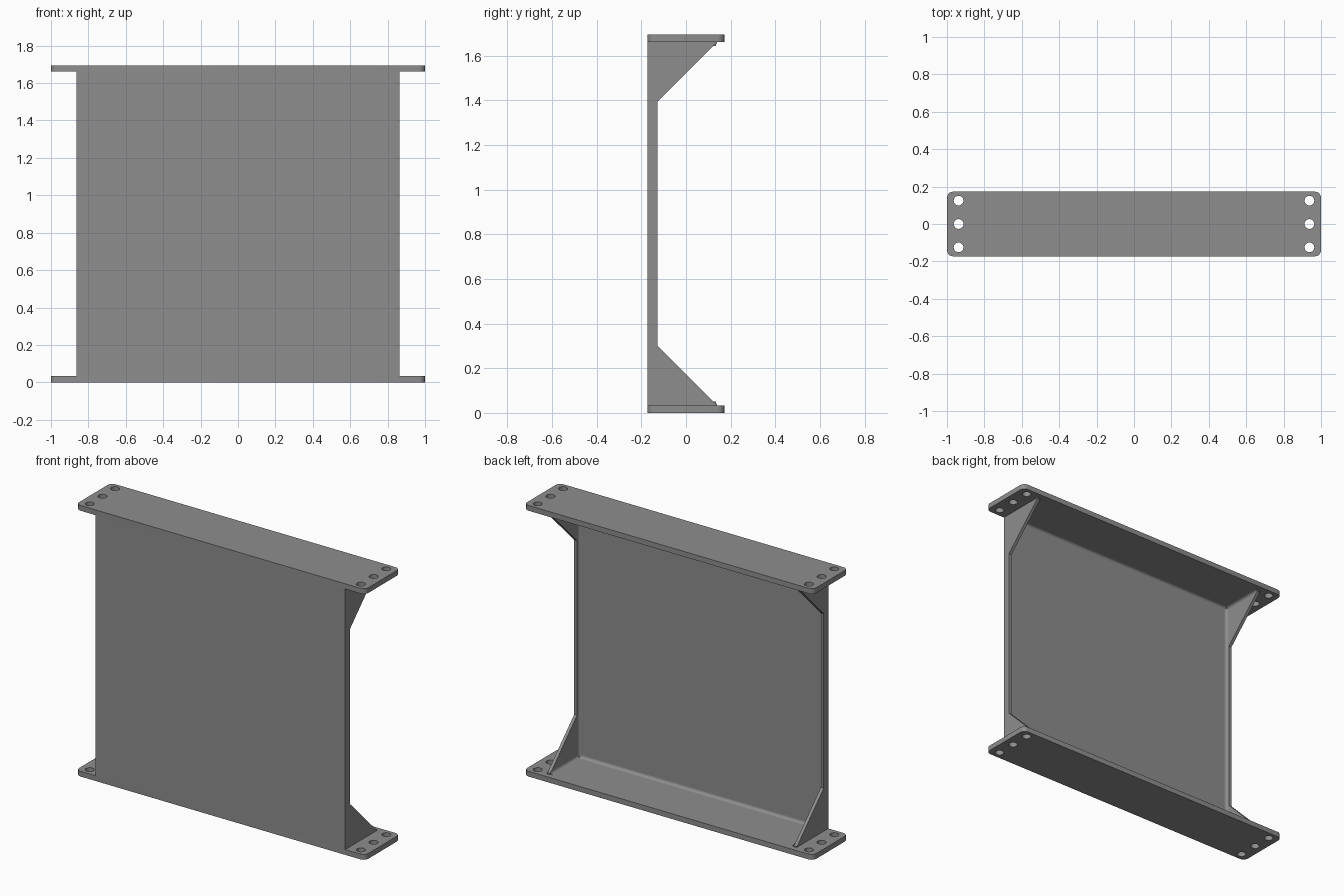
import bpy, bmesh, math
from mathutils import Vector

if "Cube" in bpy.data.objects:
    bpy.data.objects.remove(bpy.data.objects["Cube"])

H, D = 1.695, 0.173      # total height, half depth
T = 0.033                # end plate thickness
W = 0.863                # half width of the web
WALL = 0.02              # side wall thickness
BACK = -D + 0.025        # rear face of the web
R = 0.017                # inner fillet radius

steel = bpy.data.materials.new("grey steel")
steel.diffuse_color = (0.27, 0.27, 0.27, 1)
steel.use_nodes = True
steel.node_tree.nodes["Principled BSDF"].inputs["Base Color"].default_value = steel.diffuse_color


def prism(name, pts, vec):
    """Extrude a planar outline along vec."""
    bm = bmesh.new()
    face = bm.faces.new([bm.verts.new(p) for p in pts])
    top = bmesh.ops.extrude_face_region(bm, geom=[face])["geom"]
    bmesh.ops.translate(bm, vec=vec, verts=[v for v in top if isinstance(v, bmesh.types.BMVert)])
    bmesh.ops.recalc_face_normals(bm, faces=bm.faces)
    me = bpy.data.meshes.new(name)
    bm.to_mesh(me)
    bm.free()
    me.materials.append(steel)
    ob = bpy.data.objects.new(name, me)
    bpy.context.collection.objects.link(ob)
    return ob


def fillet(name, corner, a, b, vec):
    """Concave quarter fillet in the corner between directions a and b."""
    c, a, b = Vector(corner), Vector(a), Vector(b)
    pts = [c]
    for i in range(7):
        t = math.pi / 2 * i / 6
        pts.append(c + R * (a * (1 - math.sin(t)) + b * (1 - math.cos(t))))
    ob = prism(name, pts, vec)
    smooth(ob)


def smooth(ob):
    bpy.ops.object.select_all(action='DESELECT')
    ob.select_set(True)
    bpy.context.view_layer.objects.active = ob
    bpy.ops.object.shade_smooth_by_angle(angle=math.radians(30))


def arc(cx, cy, r, a0, a1, n):
    return [(cx + r * math.cos(a0 + (a1 - a0) * i / n),
             cy + r * math.sin(a0 + (a1 - a0) * i / n)) for i in range(n + 1)]


def end_plate(name, z):
    """Rounded plate with three bolt holes at each end."""
    r, q = 0.033, math.pi / 2
    outline = []
    for k, (sx, sy) in enumerate([(1, 1), (-1, 1), (-1, -1), (1, -1)]):
        outline += arc(sx * (1 - r), sy * (D - r), r, k * q, (k + 1) * q, 6)
    loops = [outline] + [arc(sx * 0.938, y, 0.026, 0, 4 * q, 24)[:-1]
                         for sx in (-1, 1) for y in (-0.125, 0, 0.125)]
    cu = bpy.data.curves.new(name, 'CURVE')
    cu.dimensions, cu.fill_mode, cu.extrude = '2D', 'BOTH', T / 2
    for loop in loops:
        sp = cu.splines.new('POLY')
        sp.points.add(len(loop) - 1)
        for p, (x, y) in zip(sp.points, loop):
            p.co = (x, y, 0, 1)
        sp.use_cyclic_u = True
    cu.materials.append(steel)
    ob = bpy.data.objects.new(name, cu)
    ob.location.z = z
    bpy.context.collection.objects.link(ob)
    bpy.ops.object.select_all(action='DESELECT')
    ob.select_set(True)
    bpy.context.view_layer.objects.active = ob
    bpy.ops.object.convert(target='MESH')
    ob = bpy.context.view_layer.objects.active
    bm = bmesh.new()
    bm.from_mesh(ob.data)
    bmesh.ops.remove_doubles(bm, verts=bm.verts, dist=1e-5)
    bmesh.ops.recalc_face_normals(bm, faces=bm.faces)
    bm.to_mesh(ob.data)
    bm.free()
    smooth(ob)


# End plates
end_plate("bottom_plate", T / 2)
end_plate("top_plate", H - T / 2)

# Front web panel between the side walls
prism("web_panel", [(-W + WALL, -D, T), (W - WALL, -D, T),
                    (W - WALL, BACK, T), (-W + WALL, BACK, T)], (0, 0, H - 2 * T))

# Side walls with triangular gussets at both ends
lower = [(-D, T), (0.14, T), (0.14, 0.04), (0.132, 0.042), (-0.128, 0.302)]
profile = lower[1:] + [(y, H - z) for y, z in reversed(lower)] + lower[:1]
for s, side in ((-1, "left"), (1, "right")):
    prism(side + "_wall", [(s * W, y, z) for y, z in profile], (-s * WALL, 0, 0))
    x = s * (W - WALL)
    # Fillet from wall to web
    fillet(side + "_web_fillet", (x, BACK, T), (-s, 0, 0), (0, 1, 0), (0, 0, H - 2 * T))
    # Fillets from gussets to end plates
    for z, d, end in ((T, 1, "bottom"), (H - T, -1, "top")):
        fillet(f"{side}_{end}_gusset_fillet", (x, BACK, z), (-s, 0, 0), (0, 0, d),
               (0, 0.135 - BACK, 0))

# Fillets from web to end plates
for z, d, end in ((T, 1, "bottom"), (H - T, -1, "top")):
    fillet(end + "_web_fillet", (-W + WALL, BACK, z), (0, 1, 0), (0, 0, d), (2 * (W - WALL), 0, 0))
